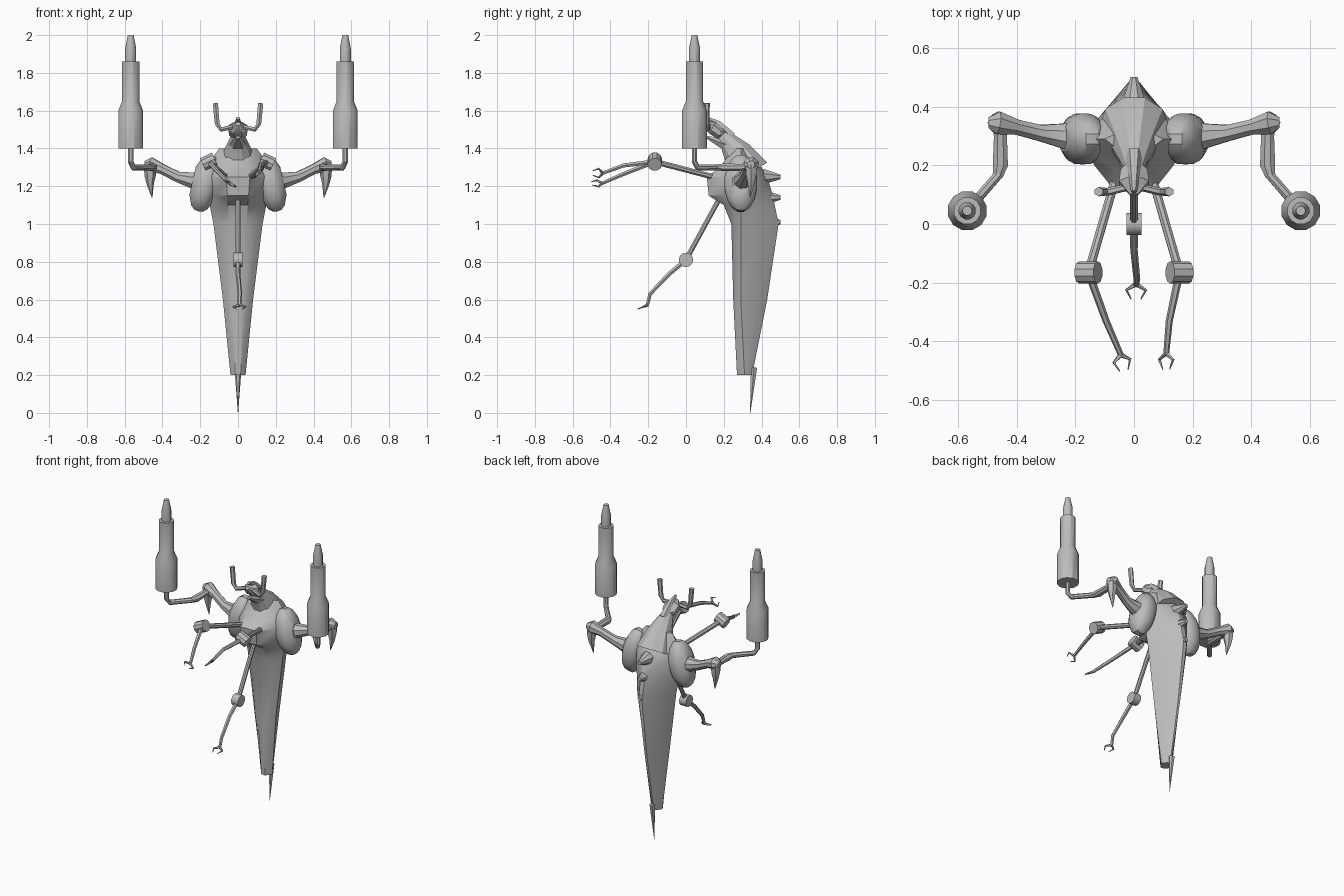
import bpy, bmesh, math
from mathutils import Vector

default_cube = bpy.data.objects.get("Cube")
if default_cube:
    bpy.data.objects.remove(default_cube, do_unlink=True)

shade = .5
colour = (shade, shade, shade, 1)
grey = bpy.data.materials.new("hull_grey")
grey.use_nodes = True
grey.diffuse_color = colour
grey.node_tree.nodes["Principled BSDF"].inputs["Base Color"].default_value = colour

X_AXIS, Y_AXIS, Z_AXIS = Vector((1, 0, 0)), Vector((0, 1, 0)), Vector((0, 0, 1))
parts = []


def loft(name, rings):
    """Skin a list of closed rings and cap both ends."""
    bm = bmesh.new()
    rows = [[bm.verts.new(point) for point in ring] for ring in rings]
    count = len(rows[0])
    for lower, upper in zip(rows, rows[1:]):
        for i in range(count):
            j = (i + 1) % count
            bm.faces.new((lower[i], lower[j], upper[j], upper[i]))
    bm.faces.new(rows[0])
    bm.faces.new(rows[-1])
    bmesh.ops.recalc_face_normals(bm, faces=bm.faces)
    mesh = bpy.data.meshes.new(name)
    bm.to_mesh(mesh)
    bm.free()
    mesh.materials.append(grey)
    part = bpy.data.objects.new(name, mesh)
    bpy.context.collection.objects.link(part)
    parts.append(part)


def tube(name, path, radii, sides=8, ref=X_AXIS, flat=1, mirror=1):
    """Sweep a polygon along a path; two radii on a longer path make an even taper."""
    points = [Vector((x * mirror, y, z)) for x, y, z in path]
    last = len(points) - 1
    if len(radii) <= last:
        start, end = radii
        radii = [start + (end - start) * i / last for i in range(last + 1)]
    rings = []
    for i, (centre, radius) in enumerate(zip(points, radii)):
        tangent = (points[min(i + 1, last)] - points[max(i - 1, 0)]).normalized()
        across = tangent.cross(ref).normalized()
        beside = tangent.cross(across)
        ring = []
        for step in range(sides):
            angle = math.tau * (step + .5) / sides
            offset = across * math.cos(angle) * flat + beside * math.sin(angle)
            ring.append(centre + offset * radius)
        rings.append(ring)
    loft(name, rings)


def claw(name, base, forward, side):
    """Two bent fingers at the end of an arm."""
    base, forward, side = Vector(base), Vector(forward).normalized(), Vector(side).normalized()
    reach = .055
    for direction, label in ((-1, "right"), (1, "left")):
        spread = side * direction * reach
        knuckle = base + spread * .6 + forward * reach * .4
        tip = base + spread * .3 + forward * reach
        tube(f"{name}_{label}_finger", [base, knuckle, tip], (.009, .002),
             sides=5, ref=forward.cross(side))


def body_ring(z, front, width, back):
    """Ten-sided section with a flat front, wide flanks and a narrow back ridge."""
    flank = max(.29, front + .04)
    half = [
        (width * .35, front),
        (width * .75, (front + flank) / 2),
        (width, flank),
        (width * .6, flank + (back - flank) * .6),
        (width * .1, back),
    ]
    outline = half + [(-x, y) for x, y in reversed(half)]
    return [(x, y, z) for x, y in outline]


# Body, from the tail up to the shoulders, with a jutting chest
loft("body", [
    body_ring(z=.2, front=.27, width=.04, back=.35),
    body_ring(z=.6, front=.25, width=.08, back=.43),
    body_ring(z=1, front=.24, width=.13, back=.49),
    body_ring(z=1.1, front=.2, width=.15, back=.47),
    body_ring(z=1.15, front=.12, width=.16, back=.46),
    body_ring(z=1.25, front=.11, width=.18, back=.43),
    body_ring(z=1.3, front=.18, width=.17, back=.4),
    body_ring(z=1.4, front=.25, width=.1, back=.32),
])

# Neck, head, crest and jaw
neck_top = (0, .18, 1.48)
head_front = (0, .1, 1.53)
tube("neck", [(0, .33, 1.27), (0, .27, 1.38), (0, .22, 1.44), neck_top],
     (.12, .08, .05, .03), sides=10)
tube("head", [(0, .21, 1.48), neck_top, (0, .14, 1.51), head_front],
     (.025, .05, .055, .015), flat=.7)
tube("crest", [(0, .24, 1.46), (0, .17, 1.53), (0, .11, 1.56)], (.03, .01), sides=6)
tube("jaw", [(0, .21, 1.42), (0, .11, 1.46)], (.05, .012), sides=6, flat=.7)

# Blunt spikes along the spine, and the tail sting
for z, label in ((1.25, "upper"), (1.14, "middle"), (1.01, "lower")):
    tube(f"{label}_back_spike", [(0, .41, z), (0, .5, z)], (.045, .013))
tube("tail_sting", [(0, .36, .24), (0, .34, 0)], (.019, .001), sides=6)

# Shared joints of the mirrored limbs
elbow = Vector((.465, .345, 1.315))
arm_joint = Vector((.155, -.165, 1.33))
launcher_x, launcher_y = .568, .045

for mirror, label in ((1, "left"), (-1, "right")):
    # Shoulder: rounded disc leaning inward at the top
    inner, outer = Vector((.11, .29, 1.2)), Vector((.24, .29, 1.23))
    steps = [i / 6 for i in range(7)]
    tube(f"{label}_shoulder_pad", [inner.lerp(outer, t) for t in steps],
         [.155 * (1 - abs(2 * t - 1) ** 3 / 2) for t in steps],
         sides=16, ref=Z_AXIS, flat=.57, mirror=mirror)

    # Outer arm: shoulder to elbow, hooked spike, then forearm to launcher
    tube(f"{label}_shoulder_arm",
         [(.17, .29, 1.23), (.24, .3, 1.23), (.32, .31, 1.25), (.4, .33, 1.29),
          elbow, elbow + X_AXIS * .03],
         (.075, .046, .03, .028, .042, .02), ref=Z_AXIS, mirror=mirror)
    tube(f"{label}_elbow_spike",
         [elbow, elbow - Z_AXIS * .06, elbow - Z_AXIS * .1, (.455, .34, 1.14)],
         (.034, .03, .02, .002), sides=6, mirror=mirror)
    tube(f"{label}_forearm",
         [elbow, (.455, .3, 1.3), (.455, .2, 1.3), (.465, .16, 1.3)],
         (.02, .024, .028, .018), flat=.8, mirror=mirror)
    tube(f"{label}_launcher_pipe",
         [(.46, .17, 1.3), (.555, .06, 1.3),
          (launcher_x, launcher_y, 1.33), (launcher_x, launcher_y, 1.41)],
         (.017, .015), mirror=mirror)

    # Launcher: wide drum, narrow barrel and pointed tip
    profile = [(1.4, .068), (1.6, .068), (1.65, .047), (1.86, .047),
               (1.86, .03), (1.93, .03), (2, .016)]
    tube(f"{label}_launcher", [(launcher_x, launcher_y, z) for z, radius in profile],
         [radius for z, radius in profile], sides=12, mirror=mirror)

    # Horn bending upward beside the head
    tube(f"{label}_horn",
         [(0, .13, 1.52), (.09, .11, 1.5), (.11, .11, 1.53), (.12, .11, 1.64)],
         (.012, .016), sides=6, ref=Y_AXIS, mirror=mirror)

    # Front arm up to its drum joint
    tube(f"{label}_upper_arm", [(.05, .2, 1.235), arm_joint], (.016, .016), mirror=mirror)
    axle = Vector((.032, 0, -.015))
    tube(f"{label}_arm_joint", [arm_joint - axle, arm_joint + axle], (.038, .038),
         sides=10, ref=Y_AXIS, mirror=mirror)

# Front forearms reach differently, each ending in a claw
left_wrist = (.11, -.44, 1.27)
right_wrist = (-.045, -.445, 1.215)
tube("left_lower_arm", [arm_joint, (.12, -.33, 1.31), left_wrist], (.014, .01), sides=6)
claw("left_claw", left_wrist, forward=-Y_AXIS, side=(1, 0, 1))
tube("right_lower_arm",
     [arm_joint - X_AXIS * arm_joint.x * 2, (-.095, -.33, 1.265), right_wrist],
     (.014, .01), sides=6)
claw("right_claw", right_wrist, forward=(.2, -1, 0), side=(1, .2, -.6))

# Middle arm hanging from the chest
middle_joint = Vector((0, 0, .81))
middle_wrist = (.007, -.205, .57)
tube("middle_upper_arm", [(0, .18, 1.14), middle_joint], (.014, .014))
tube("middle_arm_joint", [middle_joint - X_AXIS * .025, middle_joint + X_AXIS * .025],
     (.038, .038), sides=14, ref=Z_AXIS)
tube("middle_lower_arm", [middle_joint, (0, -.09, .735), (.01, -.19, .63), middle_wrist],
     (.014, .01), sides=6)
claw("middle_claw", middle_wrist, forward=(0, -1, -.4), side=X_AXIS)

# Smooth shading with sharp creases kept
for other in bpy.context.selected_objects:
    other.select_set(False)
for part in parts:
    part.select_set(True)
bpy.context.view_layer.objects.active = parts[0]
bpy.ops.object.shade_smooth_by_angle(angle=math.radians(30))
